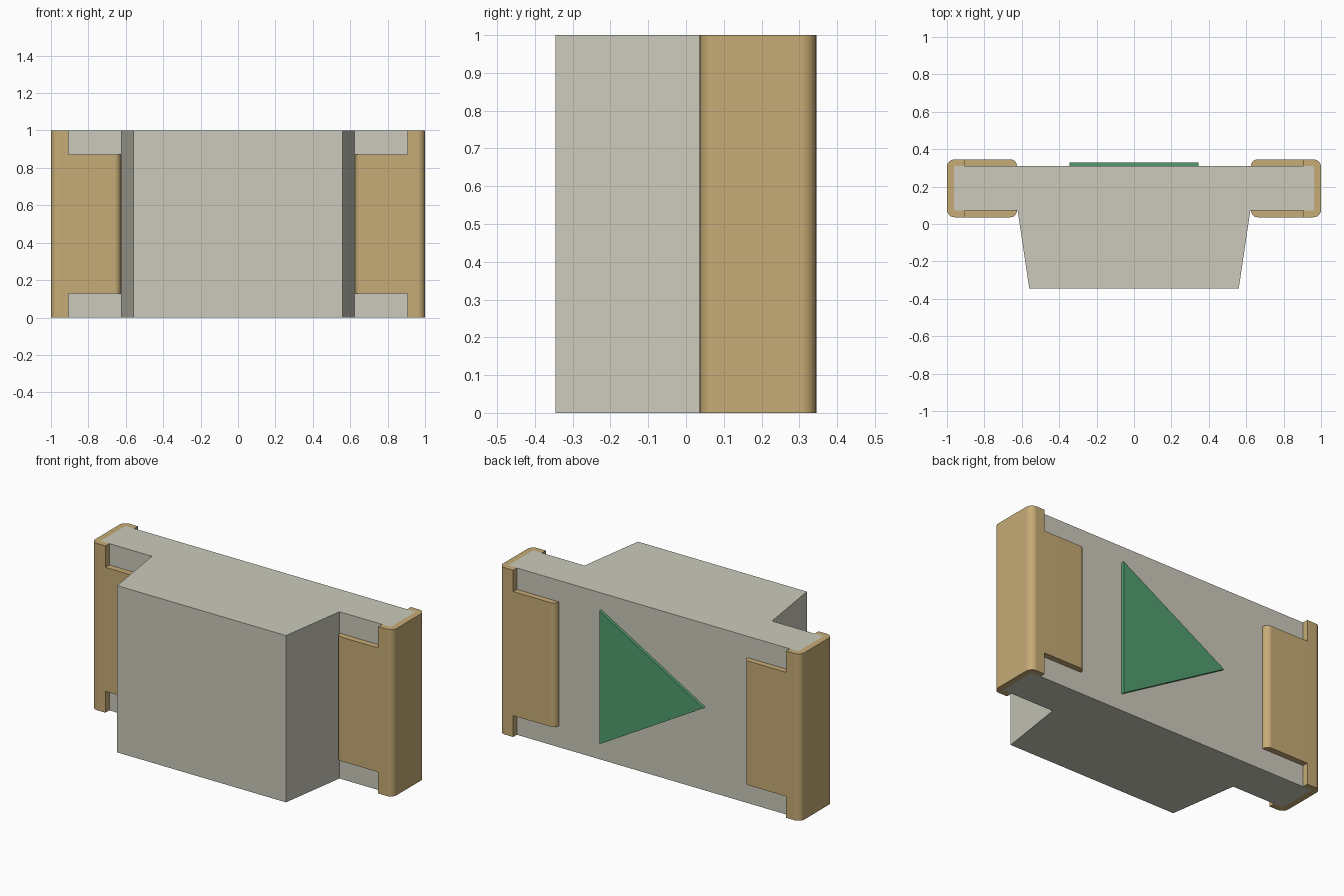
import bpy, bmesh, math

if "Cube" in bpy.data.objects:
    bpy.data.objects.remove(bpy.data.objects["Cube"])


def material(name, rgb):
    # 8-bit sRGB to linear diffuse colour
    lin = [((c / 255 + 0.055) / 1.055) ** 2.4 for c in rgb]
    m = bpy.data.materials.new(name)
    m.diffuse_color = (*lin, 1)
    m.use_nodes = True
    m.node_tree.nodes["Principled BSDF"].inputs["Base Color"].default_value = m.diffuse_color
    return m


CERAMIC = material("pale_ceramic", (204, 202, 188))
GOLD = material("dull_gold", (198, 171, 118))
GREEN = material("marker_green", (82, 158, 110))


def prism(name, points, start, depth, axis, mat=None):
    """Extrude a 2D outline along z (points are x, y) or along y (points are x, z)."""
    bm = bmesh.new()
    if axis == "z":
        verts = [bm.verts.new((a, b, start)) for a, b in points]
        offset = (0, 0, depth)
    else:
        verts = [bm.verts.new((a, start, b)) for a, b in points]
        offset = (0, depth, 0)
    face = bm.faces.new(verts)
    ext = bmesh.ops.extrude_face_region(bm, geom=[face], use_keep_orig=True)
    moved = [g for g in ext["geom"] if isinstance(g, bmesh.types.BMVert)]
    bmesh.ops.translate(bm, verts=moved, vec=offset)
    bmesh.ops.recalc_face_normals(bm, faces=bm.faces)
    mesh = bpy.data.meshes.new(name)
    bm.to_mesh(mesh)
    bm.free()
    ob = bpy.data.objects.new(name, mesh)
    bpy.context.collection.objects.link(ob)
    if mat:
        mesh.materials.append(mat)
    return ob


def arc(cx, cy, r, start, steps=6):
    """Quarter-circle of points, counter-clockwise from the start angle."""
    angles = [math.radians(start + 90 * i / steps) for i in range(steps + 1)]
    return [(cx + r * math.cos(a), cy + r * math.sin(a)) for a in angles]


# Body: plate with a tapering block on the front
half = [(0.56, -0.345), (0.622, 0.073), (0.963, 0.073), (0.963, 0.31)]
prism("body", half + [(-x, y) for x, y in reversed(half)], 0, 1, "z", CERAMIC)

# Triangular polarity marker on the back, pointing to -x
prism("polarity_marker", [(0.345, 0.1), (0.345, 0.9), (-0.345, 0.5)], 0.31, 0.018, "y", GREEN)

# Terminal: C-shaped clip with rounded corners around the plate end
Y0, Y1, X0, X1, R, RT = 0.036, 0.345, 0.626, 1.0, 0.04, 0.034
clip = (arc(X1 - R, Y0 + R, R, 270) + arc(X1 - R, Y1 - R, R, 0)
        + arc(X0 + RT, Y1 - RT, RT, 90)
        + [(X0, 0.31), (0.963, 0.31), (0.963, 0.073), (X0, 0.073)]
        + arc(X0 + RT, Y0 + RT, RT, 180))
terminal = prism("terminals", clip, 0, 1, "z", GOLD)

# Notches that narrow the clip's tabs at top and bottom
for z0, z1, label in ((-0.1, 0.128, "lower"), (0.872, 1.1, "upper")):
    box = [(0.5, z0), (0.905, z0), (0.905, z1), (0.5, z1)]
    cutter = prism(label + "_notch_cutter", box, -0.2, 0.8, "y")
    cutter.hide_render = True
    cutter.hide_set(True)
    cut = terminal.modifiers.new(label + "_notch", "BOOLEAN")
    cut.operation = "DIFFERENCE"
    cut.solver = "EXACT"
    cut.object = cutter

# Bake the notches, smooth the rounded corners, then mirror to the other end
bpy.context.view_layer.objects.active = terminal
terminal.select_set(True)
for mod in list(terminal.modifiers):
    bpy.ops.object.modifier_apply(modifier=mod.name)
for ob in [o for o in bpy.data.objects if o.name.endswith("cutter")]:
    bpy.data.objects.remove(ob)
terminal.data.materials.clear()
terminal.data.materials.append(GOLD)
for p in terminal.data.polygons:
    p.material_index = 0
bpy.ops.object.shade_smooth_by_angle(angle=math.radians(35))
mirror = terminal.modifiers.new("other_end", "MIRROR")
mirror.use_axis = (True, False, False)
normals = terminal.modifiers.new("flat_tabs", "WEIGHTED_NORMAL")
normals.keep_sharp = True
